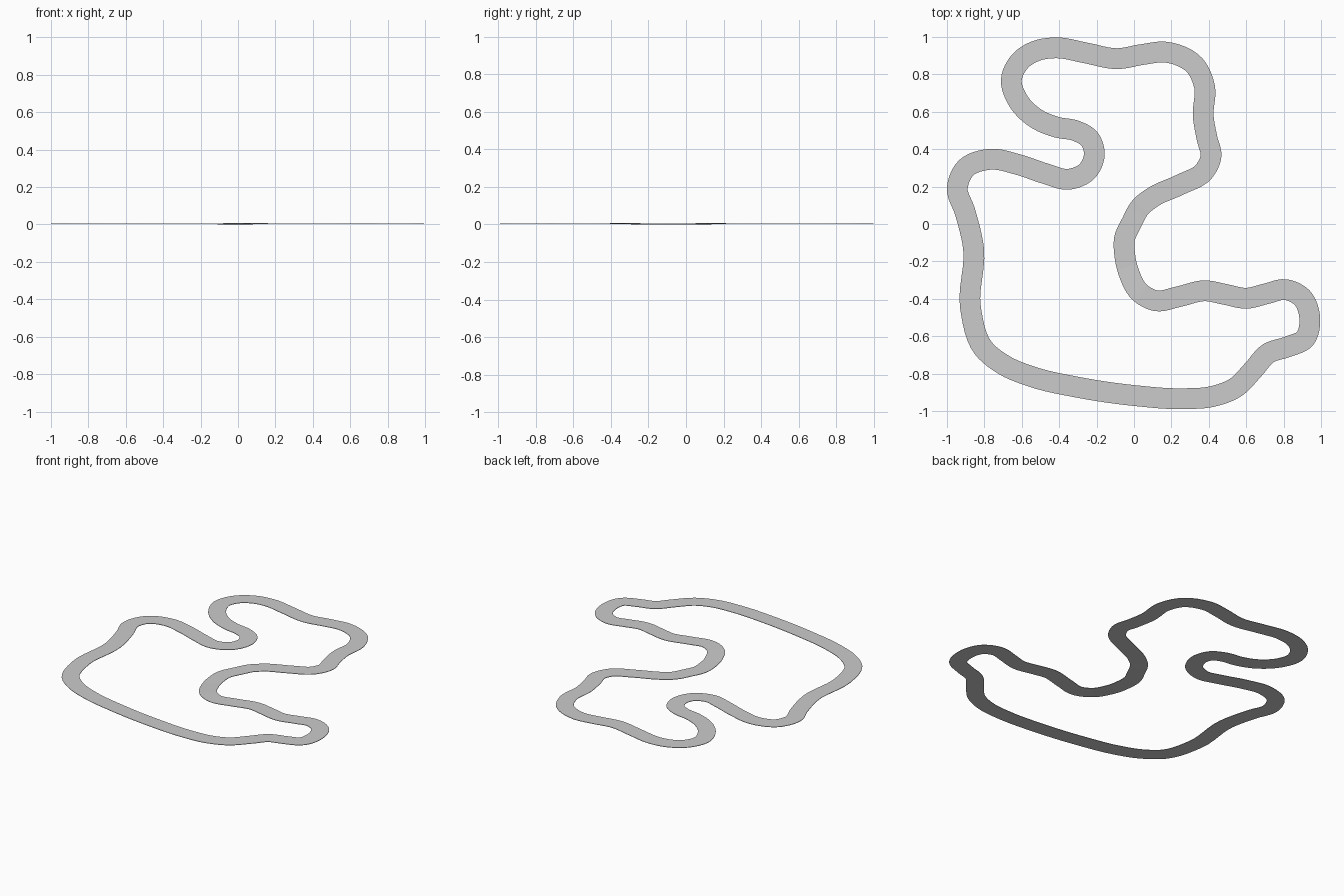
import bpy, bmesh
from mathutils import Vector

if "Cube" in bpy.data.objects:
    bpy.data.objects.remove(bpy.data.objects["Cube"])

# Centre line of the closed road loop, clockwise from the top left
PATH = [(-.42, .942), (-.26, .915), (-.09, .884), (.05, .907), (.17, .919), (.325, .848),
        (.377, .735), (.37, .58), (.391, .455), (.412, .365), (.375, .282), (.246, .21),
        (.10, .143), (.034, .09), (-.012, .008), (-.051, -.08), (-.05, -.16), (-.026, -.265),
        (.03, -.365), (.115, -.41), (.24, -.388), (.38, -.357), (.49, -.377), (.60, -.397),
        (.71, -.372), (.81, -.351), (.897, -.392), (.94, -.51), (.915, -.612), (.82, -.657),
        (.72, -.69), (.637, -.78), (.545, -.873), (.42, -.922), (.27, -.934), (0, -.917),
        (-.30, -.873), (-.55, -.815), (-.69, -.757), (-.805, -.665), (-.874, -.45),
        (-.858, -.13), (-.905, .07), (-.945, .19), (-.898, .3), (-.77, .346), (-.62, .318),
        (-.47, .268), (-.35, .239), (-.25, .283), (-.212, .375), (-.24, .457), (-.31, .498),
        (-.415, .518), (-.525, .565), (-.62, .66), (-.656, .77), (-.607, .873), (-.527, .924)]
HALF_WIDTH, THICK, TOP, DIP, STEPS = 0.0555, 0.003, 0.007, 0.004, 6


def smooth_loop(points, steps):
    """Closed spline through the points, with non-uniform tangents."""
    p = [Vector(q) for q in points]
    n = len(p)
    gap = [(p[(i + 1) % n] - p[i]).length for i in range(n)]
    tan = []
    for i in range(n):
        a, b = gap[i - 1], gap[i]
        tan.append(((p[i] - p[i - 1]) / a * b + (p[(i + 1) % n] - p[i]) / b * a) / (a + b))
    out = []
    for i in range(n):
        j = (i + 1) % n
        for s in range(steps):
            t = s / steps
            out.append((2*t**3 - 3*t*t + 1) * p[i] + (t**3 - 2*t*t + t) * gap[i] * tan[i]
                       + (3*t*t - 2*t**3) * p[j] + (t**3 - t*t) * gap[i] * tan[j])
    return out


# Sweep a thin rectangular section around the loop
line = smooth_loop(PATH, STEPS)
n = len(line)
bm = bmesh.new()
rings = []
for i, c in enumerate(line):
    d = (line[(i + 1) % n] - line[i - 1]).normalized()
    side = Vector((-d.y, d.x)) * HALF_WIDTH
    # Shallow dip in the middle of the course
    near = max(0, 1 - (c - Vector((-.04, -.08))).length / 0.3)
    z = TOP - DIP * min(1, 2 * near)
    l, r = c + side, c - side
    rings.append([bm.verts.new(v) for v in ((l.x, l.y, z), (r.x, r.y, z),
                                            (r.x, r.y, z - THICK), (l.x, l.y, z - THICK))])
for i in range(n):
    a, b = rings[i], rings[(i + 1) % n]
    for k in range(4):
        m = (k + 1) % 4
        bm.faces.new((a[k], a[m], b[m], b[k]))
bmesh.ops.recalc_face_normals(bm, faces=bm.faces)

mesh = bpy.data.meshes.new("road_loop")
bm.to_mesh(mesh)
bm.free()
road = bpy.data.objects.new("road_loop", mesh)
bpy.context.collection.objects.link(road)
